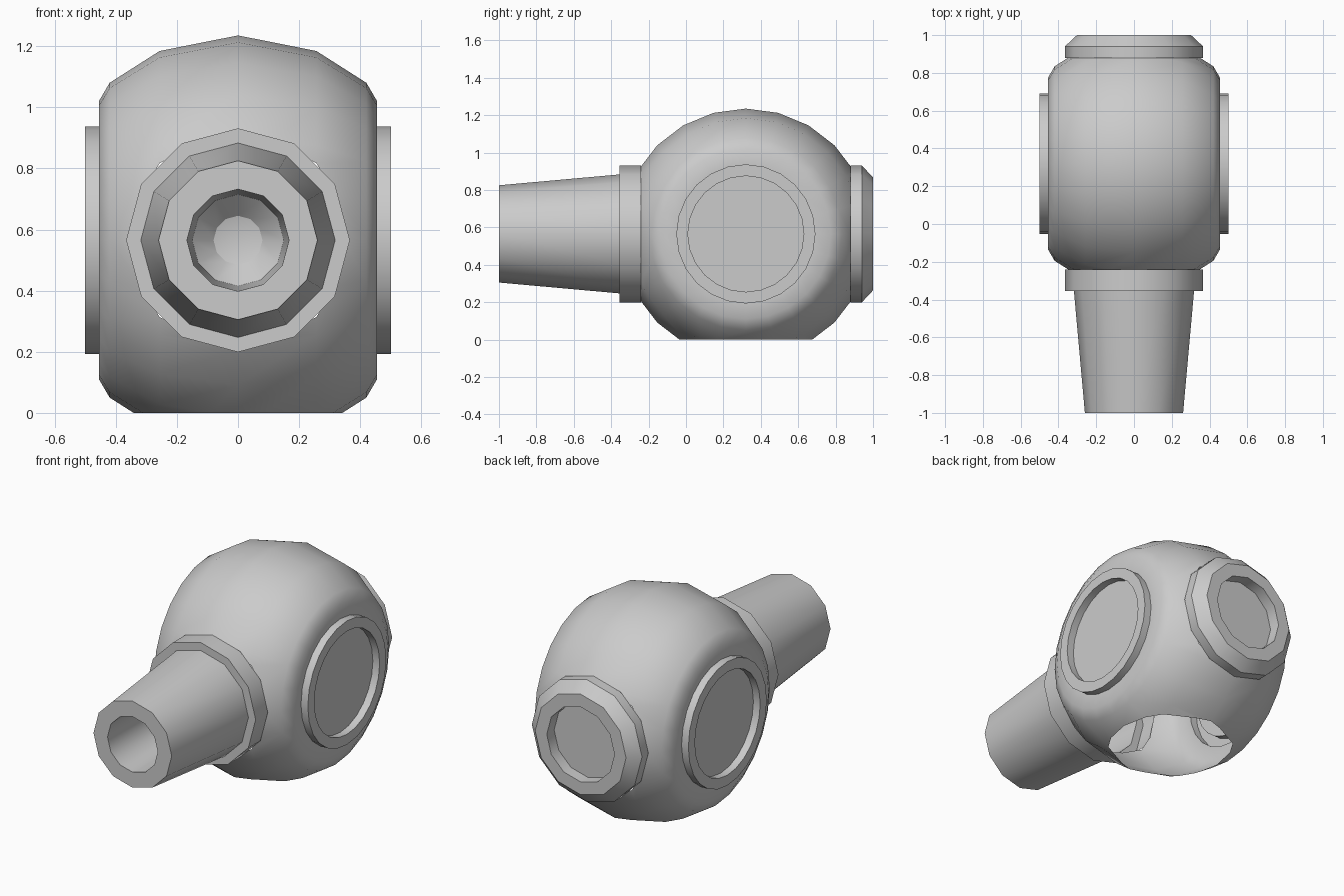
import bpy, bmesh
from math import sin, cos, pi, radians

if "Cube" in bpy.data.objects:
    bpy.data.objects.remove(bpy.data.objects["Cube"])

CY, CZ, R = 0.32, 0.565, 0.67   # ball centre and radius


def lathe(name, profile, sides, axis, cuts=()):
    """Revolve (position along axis, radius) points, then trim with planes."""
    bm = bmesh.new()
    rows = []
    for a, r in profile:
        row = []
        for j in range(sides):
            t = 2 * pi * j / sides
            u, w = r * sin(t), CZ + r * cos(t)
            row.append(bm.verts.new((a, CY + u, w) if axis == 'x' else (u, a, w)))
        rows.append(row)
    for lo, hi in zip(rows, rows[1:]):
        for j in range(sides):
            k = (j + 1) % sides
            f = [lo[j], lo[k], hi[k], hi[j]]
            bm.faces.new(f[::-1] if axis == 'x' else f)
    bmesh.ops.remove_doubles(bm, verts=bm.verts[:], dist=1e-5)
    for co, no in cuts:
        bmesh.ops.bisect_plane(bm, geom=bm.verts[:] + bm.edges[:] + bm.faces[:],
                               plane_co=co, plane_no=no, clear_outer=True)
    me = bpy.data.meshes.new(name)
    bm.to_mesh(me)
    bm.free()
    ob = bpy.data.objects.new(name, me)
    bpy.context.collection.objects.link(ob)
    bpy.ops.object.select_all(action='DESELECT')
    ob.select_set(True)
    bpy.context.view_layer.objects.active = ob
    bpy.ops.object.shade_smooth_by_angle(angle=radians(31))
    return ob


# Ball shell with bevelled sides and raised rings; open at front, back and bottom
t = pi / 8
half = [(R * sin(t), R * cos(t)), (0.42, 0.515), (0.455, 0.455), (0.455, 0.372),
        (0.50, 0.372), (0.50, 0.31), (0.455, 0.31), (0.455, 0)]
profile = [(-a, r) for a, r in reversed(half)] + [(0, R)] + half
lathe("ball_shell", profile, 24, 'x',
      [((0, 0, 0), (0, 0, -1)), ((0, -0.24, 0), (0, -1, 0)), ((0, 0.88, 0), (0, 1, 0))])

# Front collar and tapered barrel with a blind bore
lathe("front_barrel", [(-0.33, 0), (-0.35, 0.08), (-0.42, 0.15), (-1, 0.167), (-1, 0.26),
                       (-0.355, 0.318), (-0.355, 0.366), (-0.24, 0.366)], 12, 'y')

# Back port with chamfered rim and recessed floor
lathe("back_port", [(0.88, 0.366), (0.94, 0.366), (1, 0.302), (1, 0.225),
                    (0.93, 0.225), (0.93, 0)], 12, 'y')
